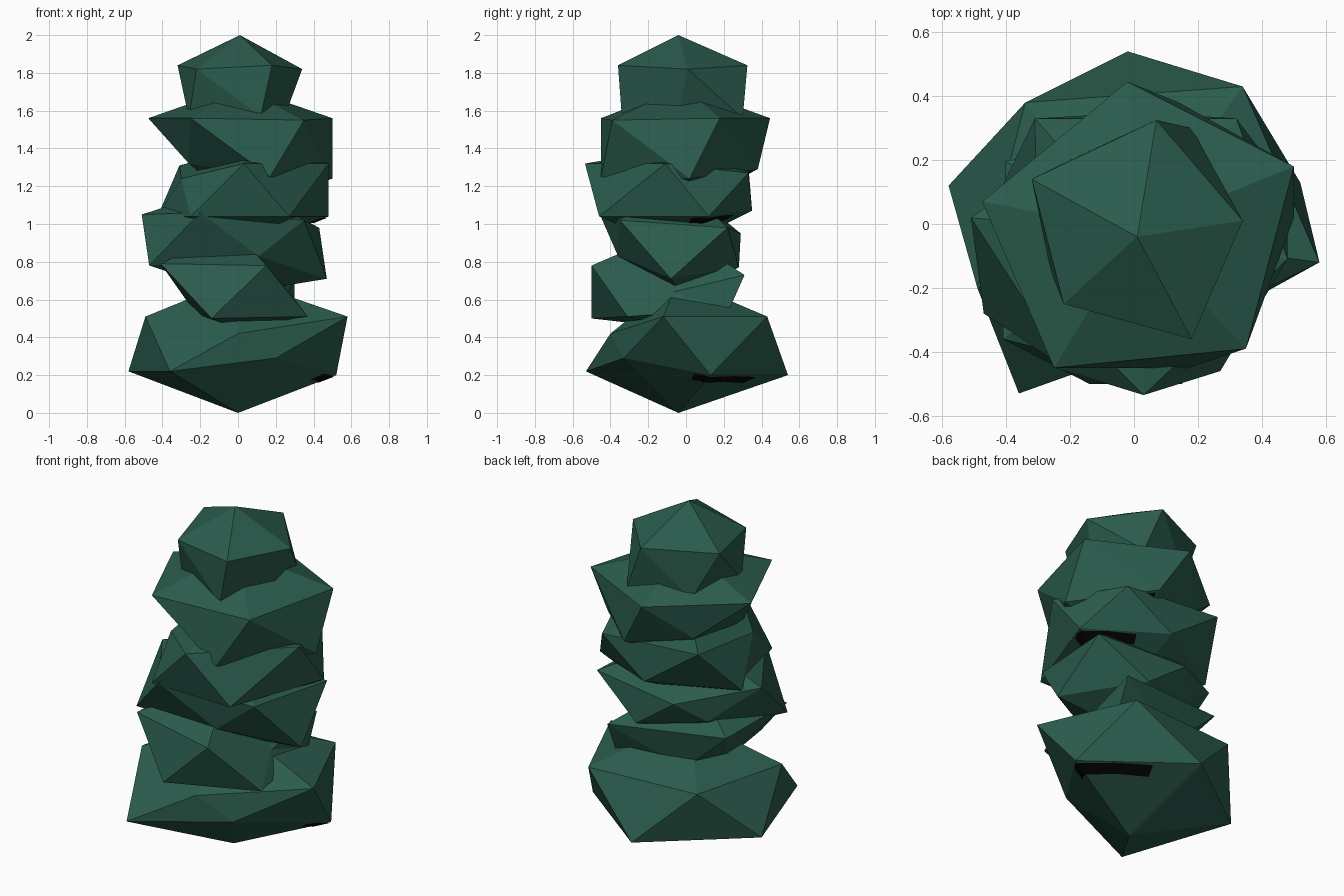
import bpy
import bmesh
from math import sin, cos, radians
from mathutils import Vector

cube = bpy.data.objects.get("Cube")
if cube:
    bpy.data.objects.remove(cube, do_unlink=True)


def flat_colour(name, rgb):
    mat = bpy.data.materials.new(name)
    mat.use_nodes = True
    rgba = (*rgb, 1)
    mat.diffuse_color = rgba
    shader = mat.node_tree.nodes["Principled BSDF"]
    shader.inputs["Base Color"].default_value = rgba
    shader.inputs["Roughness"].default_value = 0.9
    return mat


GREEN = flat_colour("dark_green", (0.024, 0.108, 0.075))
BLACK = flat_colour("black_stain", (0.002, 0.002, 0.002))


def make_object(name, points, faces, mat):
    bm = bmesh.new()
    verts = [bm.verts.new(p) for p in points]
    for face in faces:
        bm.faces.new([verts[i] for i in face])
    bmesh.ops.recalc_face_normals(bm, faces=bm.faces[:])
    mesh = bpy.data.meshes.new(name)
    bm.to_mesh(mesh)
    bm.free()
    mesh.materials.append(mat)
    obj = bpy.data.objects.new(name, mesh)
    bpy.context.collection.objects.link(obj)
    return obj


def ring(centre, radius, z, heading):
    """Five corners of a stone at one height."""
    angles = [radians(heading + 72 * i) for i in range(5)]
    return [Vector((centre[0] + radius * cos(a), centre[1] + radius * sin(a), z))
            for a in angles]


# Every stone is a squashed twenty-sided solid: pole, two rings, pole
STONE_FACES = []
for i in range(5):
    j = (i + 1) % 5
    low, low_next, up, up_next = 1 + i, 1 + j, 6 + i, 6 + j
    STONE_FACES += [(0, low_next, low), (low, low_next, up),
                    (up, low_next, up_next), (up, up_next, 11)]


def stain(name, a, b, tip, centre, start, end):
    """Dark patch just under the rim a-b of a lower face."""
    out = (b - a).cross(tip - a).normalized()
    if out.dot(a - centre) < 0:
        out.negate()
    mid = (start + end) / 2
    outline = [(start, 0.03), (mid, 0.01), (end, 0.03),
               (end, 0.19), (mid, 0.16), (start, 0.18)]
    points = [a.lerp(b, t).lerp(tip, d) + out * 0.004 for t, d in outline]
    make_object(name, points, [range(len(points))], BLACK)


def stone(name, centre, radius, half_height, heading, low={}, up={},
          bottom=None, top=None, stains=()):
    """low and up move single ring corners, for chipped stones."""
    c = Vector(centre)
    step = half_height * 0.447
    lower = ring(c, radius, c.z - step, heading)
    upper = ring(c, radius, c.z + step, heading + 36)
    for corners, moved in ((lower, low), (upper, up)):
        for i, p in moved.items():
            corners[i] = Vector(p)
    foot = Vector((c.x, c.y, bottom or c.z - half_height))
    peak = Vector((c.x, c.y, top or c.z + half_height))
    make_object(name, [foot, *lower, *upper, peak], STONE_FACES, GREEN)
    for i, start, end in stains:
        stain(name + "_stain", lower[i], lower[(i + 1) % 5], foot, c, start, end)


# Stones from the ground up
stone("base_stone", (0, -0.04, 0.355), 0.58, 0.355, 20,
      low={0: (0.52, 0.13, 0.2), 1: (-0.02, 0.54, 0.2), 2: (-0.58, 0.12, 0.22),
           3: (-0.36, -0.53, 0.22), 4: (0.2, -0.33, 0.29)},
      up={0: (0.34, 0.43, 0.51), 1: (-0.34, 0.38, 0.51), 2: (-0.49, -0.2, 0.51),
          3: (0, -0.4, 0.42), 4: (0.58, -0.12, 0.51)},
      stains=[(0, 0, 0.62), (4, 0.82, 1)])

stone("second_stone", (-0.02, -0.06, 0.64), 0.46, 0.33, 38, bottom=0.45,
      low={0: (0.3, 0.23, 0.55), 1: (-0.12, 0.18, 0.53), 2: (-0.22, -0.07, 0.52),
           3: (-0.14, -0.5, 0.5), 4: (0.37, -0.31, 0.51)},
      up={0: (0.3, 0.31, 0.73), 2: (-0.41, -0.36, 0.79),
          3: (0.15, -0.5, 0.78), 4: (0.27, -0.07, 0.64)})

stone("third_stone", (-0.02, -0.03, 0.92), 0.48, 0.29, -2,
      low={0: (0.47, -0.08, 0.71), 1: (0.13, 0.28, 0.77), 2: (-0.26, 0.17, 0.84),
           3: (-0.47, -0.28, 0.78), 4: (0.11, -0.36, 0.83)},
      up={0: (0.43, 0.22, 0.98), 1: (-0.12, 0.29, 0.95), 2: (-0.51, 0.02, 1.05),
          3: (-0.2, -0.46, 1.06), 4: (0.35, -0.35, 1.02)},
      stains=[(0, 0.65, 0.97)])

stone("fourth_stone", (0.03, -0.06, 1.18), 0.48, 0.315, 18, top=1.4,
      low={0: (0.48, 0.12, 1.04), 1: (0.03, 0.35, 1.07), 4: (0.27, -0.46, 1.04)},
      up={0: (0.32, 0.33, 1.27), 1: (-0.31, 0.33, 1.31),
          2: (-0.3, -0.2, 1.24), 3: (0.03, -0.535, 1.32), 4: (0.48, -0.11, 1.32)},
      stains=[(0, 0, 0.62), (4, 0.85, 1)])

stone("fifth_stone", (0.01, -0.02, 1.41), 0.49, 0.32, -15,
      low={0: (0.5, 0.02, 1.24), 1: (0.14, 0.38, 1.29), 2: (-0.22, 0.24, 1.35),
           3: (-0.26, -0.17, 1.32), 4: (0.17, -0.45, 1.25)},
      up={0: (0.5, 0.18, 1.56), 1: (-0.02, 0.445, 1.56), 2: (-0.475, 0.07, 1.56),
          3: (-0.25, -0.45, 1.56), 4: (0.35, -0.39, 1.55)},
      stains=[(0, 0.65, 0.97)])

stone("top_stone", (0.01, -0.04, 1.69), 0.34, 0.31, 43,
      low={0: (0.18, 0.3, 1.56), 1: (-0.18, 0.21, 1.56), 2: (-0.26, -0.15, 1.56),
           3: (0.12, -0.34, 1.57), 4: (0.24, -0.05, 1.55)},
      up={0: (0.07, 0.325, 1.84), 1: (-0.32, 0.14, 1.84), 2: (-0.22, -0.25, 1.82),
          3: (0.18, -0.36, 1.84), 4: (0.34, 0.01, 1.82)})
